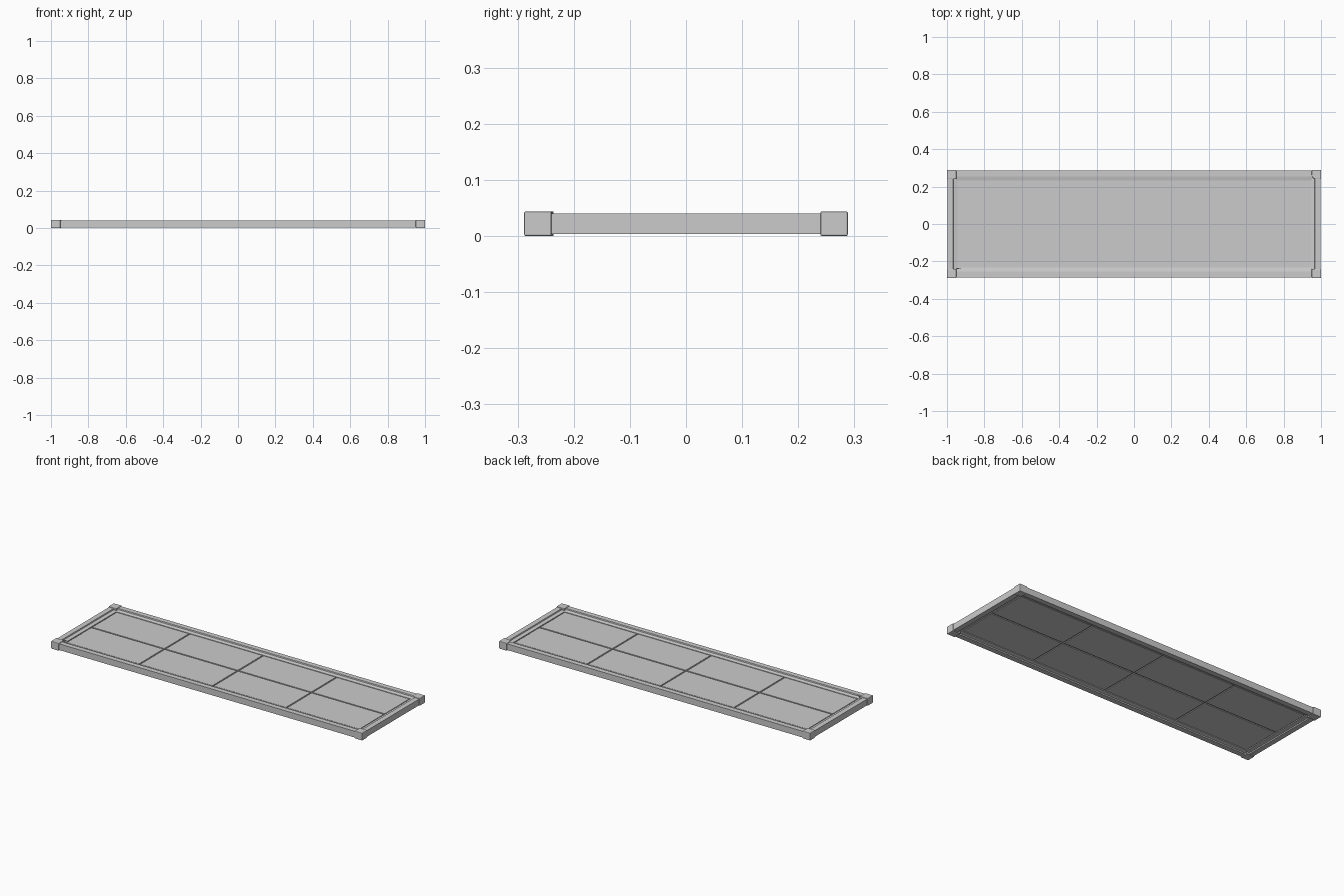
import bpy, bmesh

if "Cube" in bpy.data.objects:
    bpy.data.objects.remove(bpy.data.objects["Cube"])

ZC = 0.022  # mid height of the panel


def finish(name, bm, bevel=0.0):
    bmesh.ops.recalc_face_normals(bm, faces=bm.faces)
    me = bpy.data.meshes.new(name)
    bm.to_mesh(me)
    bm.free()
    ob = bpy.data.objects.new(name, me)
    bpy.context.collection.objects.link(ob)
    if bevel:
        m = ob.modifiers.new("bevel", 'BEVEL')
        m.width, m.segments = bevel, 2
        m.limit_method = 'ANGLE'
    return ob


def box(name, x, y, z, sx, sy, sz, bevel=0.0):
    bm = bmesh.new()
    bmesh.ops.create_cube(bm, size=1)
    for v in bm.verts:
        v.co = (x + v.co.x * sx, y + v.co.y * sy, z + v.co.z * sz)
    return finish(name, bm, bevel)


# Rectangular frame: a (inset, height) profile swept around four corners
profile = [(0, -.018), (0, .018), (.03, .018), (.032, .012), (.052, .008),
           (.052, -.008), (.032, -.012), (.03, -.018)]
bm = bmesh.new()
rings = [[bm.verts.new((sx * (0.997 - d), sy * (0.285 - d), ZC + h)) for d, h in profile]
         for sx, sy in ((-1, -1), (1, -1), (1, 1), (-1, 1))]
n = len(profile)
for i in range(4):
    a, b = rings[i], rings[(i + 1) % 4]
    for j in range(n):
        k = (j + 1) % n
        bm.faces.new((a[j], a[k], b[k], b[j]))
finish("frame", bm)

# Eight panes with narrow gaps, over a thin core
PX, PY, GAP = 0.472, 0.233, 0.008
for i in range(4):
    for j in range(2):
        box("pane", (i - 1.5) * PX, (j - 0.5) * PY, ZC, PX - GAP, PY - GAP, 0.014)
box("pane_core", 0, 0, ZC, 1.9, 0.48, 0.006)

# Corner caps with a rounded inner corner
for sx in (-1, 1):
    for sy in (-1, 1):
        bm = bmesh.new()
        bmesh.ops.create_cube(bm, size=1)
        for v in bm.verts:
            v.co = (sx * (0.975 + v.co.x * 0.05), sy * (0.264 + v.co.y * 0.049),
                    ZC + v.co.z * 0.044)
        inner = [e for e in bm.edges if all(abs(v.co.x) < 0.96 and abs(v.co.y) < 0.25
                                            for v in e.verts)]
        bmesh.ops.bevel(bm, geom=inner, offset=0.025, segments=6, profile=0.5,
                        affect='EDGES')
        finish("corner_cap", bm, 0.003)
